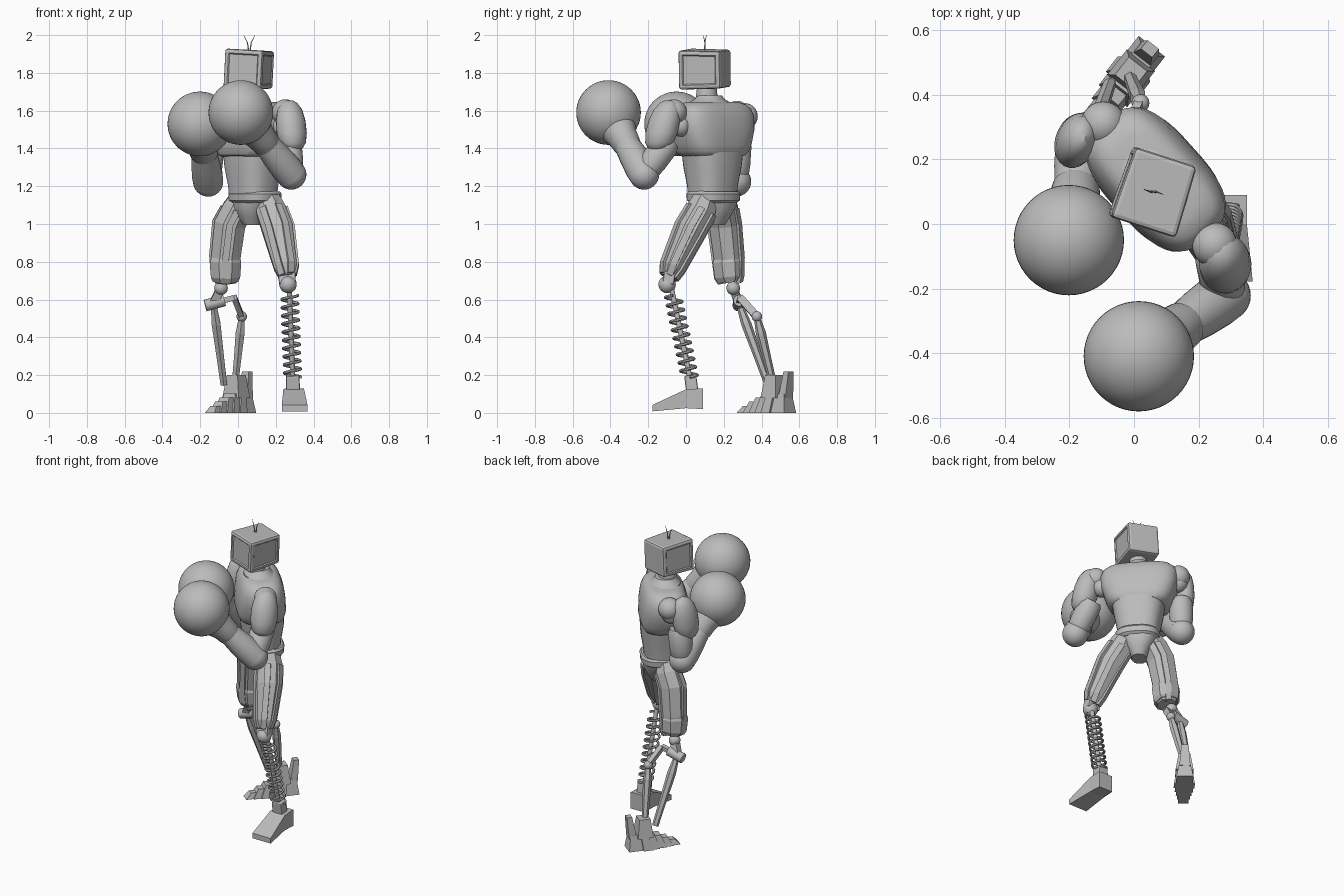
import bpy, bmesh, math
from mathutils import Vector, Euler

if "Cube" in bpy.data.objects:
    bpy.data.objects.remove(bpy.data.objects["Cube"])

grey = bpy.data.materials.new("plain_grey")
grey.use_nodes = True
grey.diffuse_color = (.5, .5, .5, 1)
grey.node_tree.nodes["Principled BSDF"].inputs["Base Color"].default_value = (.5, .5, .5, 1)


def finish(name, bm, smooth=True, bevel=0):
    """Turn a bmesh into a shaded object."""
    bmesh.ops.recalc_face_normals(bm, faces=bm.faces[:])
    mesh = bpy.data.meshes.new(name)
    bm.to_mesh(mesh)
    bm.free()
    obj = bpy.data.objects.new(name, mesh)
    mesh.materials.append(grey)
    bpy.context.collection.objects.link(obj)
    if bevel:
        mod = obj.modifiers.new("soft_edges", 'BEVEL')
        mod.width, mod.segments = bevel, 2
    if smooth:
        bpy.ops.object.select_all(action='DESELECT')
        obj.select_set(True)
        bpy.context.view_layer.objects.active = obj
        bpy.ops.object.shade_smooth_by_angle(angle=math.radians(35))
    return obj


def loft(name, centres, sizes, sides=16, rot=None, power=2, smooth=True, bevel=0):
    """Skin rings set along a path; each size is a radius or an (x, y) pair."""
    bm = bmesh.new()
    pts = [Vector(c) for c in centres]
    grow = 1 / math.cos(math.pi / 4) if sides == 4 else 1
    rings = []
    for i, p in enumerate(pts):
        tangent = pts[min(i + 1, len(pts) - 1)] - pts[max(i - 1, 0)]
        q = rot or Vector((0, 0, 1)).rotation_difference(tangent)
        size = sizes[i] if isinstance(sizes, list) else sizes
        rx, ry = size if isinstance(size, tuple) else (size, size)
        ring = []
        for k in range(sides):
            a = math.tau * (k + .5) / sides
            c, s = math.cos(a), math.sin(a)
            x = math.copysign(abs(c) ** (2 / power), c) * rx * grow
            y = math.copysign(abs(s) ** (2 / power), s) * ry * grow
            ring.append(bm.verts.new(p + q @ Vector((x, y, 0))))
        rings.append(ring)
    for a, b in zip(rings, rings[1:]):
        for k in range(sides):
            n = (k + 1) % sides
            bm.faces.new((a[k], a[n], b[n], b[k]))
    bm.faces.new(rings[0])
    bm.faces.new(rings[-1])
    return finish(name, bm, smooth, bevel)


def ball(name, centre, radius, detail=16):
    bm = bmesh.new()
    bmesh.ops.create_uvsphere(bm, u_segments=detail * 2, v_segments=detail, radius=radius)
    bmesh.ops.translate(bm, verts=bm.verts, vec=Vector(centre))
    return finish(name, bm)


def bar(name, low, high, size, sides=4, bevel=0):
    return loft(name, [low, high], size, sides, smooth=sides > 8, bevel=bevel)


def yaw(degrees):
    return Euler((0, 0, math.radians(degrees))).to_quaternion()


# Torso, turned towards the right
turn = yaw(-48)


def trunk(name, rows, sides=32, power=2.6, centre=(.068, .138)):
    """Stack rings given as (height, half width, half depth)."""
    return loft(name, [(*centre, r[0]) for r in rows], [(r[1], r[2]) for r in rows],
                sides, turn, power)


trunk("chest", [(1.355, .15, .115), (1.365, .175, .135), (1.385, .192, .145), (1.42, .21, .152),
                (1.5, .235, .148), (1.57, .24, .138), (1.61, .225, .122), (1.632, .2, .105),
                (1.645, .155, .08)], sides=40, power=3.2)
trunk("abdomen", [(1.14, .125, .112), (1.2, .13, .116), (1.3, .15, .132), (1.38, .162, .136)],
      centre=(.08, .14))
trunk("belt", [(1.11, .115, .105), (1.125, .135, .122), (1.16, .138, .125), (1.172, .128, .116)],
      centre=(.09, .145))
trunk("pelvis", [(.995, .045, .06), (1.04, .07, .09), (1.09, .1, .11), (1.14, .125, .112)],
      sides=12, centre=(.085, .15))
trunk("collar", [(1.62, .13, .09), (1.645, .12, .09), (1.66, .085, .075), (1.68, .065, .065)],
      power=2, centre=(.065, .125))
trunk("neck", [(1.65, .06, .06), (1.74, .05, .05)], power=2, centre=(.06, .11))

# Box head with recessed panels on three sides
bm = bmesh.new()
bmesh.ops.create_cube(bm, size=1)
bmesh.ops.scale(bm, verts=bm.verts, vec=(.212, .23, .208))
for v in bm.verts:
    if v.co.y > 0:
        v.co.x *= .94
        v.co.z *= .95
bmesh.ops.bevel(bm, geom=bm.edges[:], offset=.014, segments=2, profile=.5, affect='EDGES')
bm.normal_update()
panels = [f for f in bm.faces if f.calc_area() > .01 and abs(f.normal.z) < .5 and f.normal.y < .5]
bmesh.ops.inset_individual(bm, faces=panels, thickness=.012, depth=0)
bmesh.ops.inset_individual(bm, faces=panels, thickness=.008, depth=-.006)
head = finish("head", bm, smooth=False)
head.location = (.06, .1, 1.82)
head.rotation_euler = (0, math.radians(3), math.radians(-18))
for side in (-1, 1):
    loft(f"antenna_{'right' if side < 0 else 'left'}",
         [(.06 + side * .004, .1, 1.92), (.06 + side * .01, .1, 1.96),
          (.06 + side * .03, .1 - side * .008, 2)], [.004, .003, .001], 6)


# Arms with ball gloves
def arm(side, shoulder, elbow, glove, cap, high, low, flat):
    s, e, g = Vector(shoulder), Vector(elbow), Vector(glove)
    h, w = Vector(high), Vector(low)
    ball(f"{side}_shoulder", s, .058)
    ball(f"{side}_shoulder_cap", cap, .07)
    spread = [0, .04, .15, .35, .6, .82, .95, 1]
    girth = [.035, .055, .076, .086, .084, .07, .045, .02]
    loft(f"{side}_bicep", [w.lerp(h, t) for t in spread],
         [(r * flat, r) for r in girth], 24, yaw(-20))
    top = s.lerp(w, .5) - Vector((0, 0, .01))
    loft(f"{side}_lower_sleeve", [e.lerp(top, t) for t in (.05, .15, .4, .85, 1)],
         [.055, .066, .072, .074, .06], 20)
    ball(f"{side}_elbow", e, .08)
    loft(f"{side}_forearm", [e.lerp(g, t) for t in (0, .1, .3, .5, .6)],
         [.08, .082, .077, .067, .062], 20)
    loft(f"{side}_cuff", [e.lerp(g, t) for t in (.45, .48, .6, .8)],
         [.066, .074, .08, .11], 20)
    ball(f"{side}_glove", g, .171, 24)


arm("left", (.23, -.03, 1.52), (.282, -.222, 1.262), (.015, -.41, 1.59),
    (.25, -.065, 1.59), (.27, -.09, 1.655), (.292, -.15, 1.39), .92)
arm("right", (-.1, .3, 1.53), (-.158, .265, 1.225), (-.202, -.05, 1.53),
    (-.095, .31, 1.57), (-.165, .27, 1.65), (-.188, .25, 1.38), .75)


# Faceted thighs with raised panel strips
def thigh(side, path, sizes, strips):
    loft(f"{side}_thigh", path, sizes, 8, smooth=False)
    q = Vector((0, 0, 1)).rotation_difference(Vector(path[-1]) - Vector(path[0]))
    for k, angle in enumerate(strips):
        out = q @ yaw(angle) @ Vector((1, 0, 0))
        strip = [Vector(p) + out * r * .92 for p, r in zip(path, sizes)]
        loft(f"{side}_thigh_strip_{k + 1}", strip[:-1], (.012, .018), 4,
             rot=q @ yaw(angle), smooth=False)


thigh("left", [(.258, -.09, .72), (.252, -.072, .77), (.21, .022, .97), (.175, .08, 1.07), (.15, .11, 1.15)],
      [.045, .066, .088, .085, .065], (-120, -60, 0, 60, 120))
thigh("right", [(-.065, .235, .69), (-.065, .23, .72), (-.065, .225, .82), (-.043, .206, 1),
                (-.002, .195, 1.08), (.02, .185, 1.14)], [.06, .075, .084, .09, .086, .066],
      (-90, 60, 180))
loft("right_knee_guard", [(-.066, .235, .7), (-.066, .23, .72), (-.066, .224, .8), (-.064, .222, .82)],
     [.072, .084, .09, .082], 8, smooth=False)

# Left shin: coil spring round a rod
ball("left_knee", (.265, -.1, .68), .046)
bar("left_knee_bracket", (.262, -.095, .68), (.258, -.085, .745), (.045, .03), bevel=.008)
top, bottom = Vector((.272, -.075, .65)), Vector((.29, .022, .18))
bar("left_shin_rod", bottom, top, .014, 12)
coil = []
turns, steps = 10, 16
for i in range(turns * steps + 1):
    a = math.tau * i / steps
    coil.append(bottom.lerp(top, .02 + .92 * i / (turns * steps))
                + Vector((math.cos(a), math.sin(a), 0)) * .043)
loft("left_shin_spring", coil, .008, 6)

# Left foot: sloping wedge with a raised ridge and ankle block
level = Euler((math.radians(90), 0, 0)).to_quaternion()
loft("left_foot", [(.3, .09, .075), (.295, 0, .075), (.3, -.178, .025)],
     [(.05, .055), (.055, .05), (.068, .017)], 4, level, smooth=False)
loft("left_foot_ridge", [(.295, .03, .115), (.3, -.14, .045)],
     [(.03, .02), (.03, .008)], 4, level, smooth=False)
bar("left_ankle", (.292, .035, .1), (.29, .022, .2), (.036, .032), bevel=.008)

# Right shin: linked struts
ball("right_knee", (-.09, .25, .66), .036)
hinge, bend, pivot = Vector((-.13, .28, .58)), Vector((-.02, .285, .61)), Vector((.02, .375, .51))
bar("right_knee_link", hinge, (-.09, .25, .66), .022)
along = (bend - hinge).normalized()
bar("right_hinge_pin", hinge - along * .045, hinge + along * .06, .032, 12)
bar("right_upper_link", hinge, bend, .014)
bar("right_side_link", pivot, bend, (.014, .02))
ball("right_pivot", pivot, .028, 8)
for label, high, low in (("front", hinge, (-.075, .435, .15)), ("rear", pivot, (-.015, .46, .16))):
    low = Vector(low)
    loft(f"right_{label}_strut", [low, low.lerp(high, .3), low.lerp(high, .75), high],
         [.02, .022, .027, .016], 6, smooth=False)

# Right foot: tapering segmented claw with heel spur
heading = yaw(-38)
heel = Vector((0, .48, 0))


def block(name, ahead, low, high, half_wide, half_long, lean=0):
    """Block placed in the foot's own frame, narrower at the top."""
    start = heel + heading @ Vector((0, -ahead, low))
    end = heel + heading @ Vector((0, -ahead + lean, high))
    return loft(name, [start, end], [(half_wide, half_long), (half_wide * .65, half_long * .7)],
                4, heading, smooth=False)


for i in range(5):
    block(f"right_toe_segment_{i + 1}", .03 + i * .046, 0, .125 - i * .022,
          .064 - i * .008, .03, .025)
block("right_heel", -.045, 0, .1, .052, .045)
block("right_ankle", .015, .08, .2, .055, .05)
block("right_heel_spur", -.06, .08, .22, .034, .024, .02)
